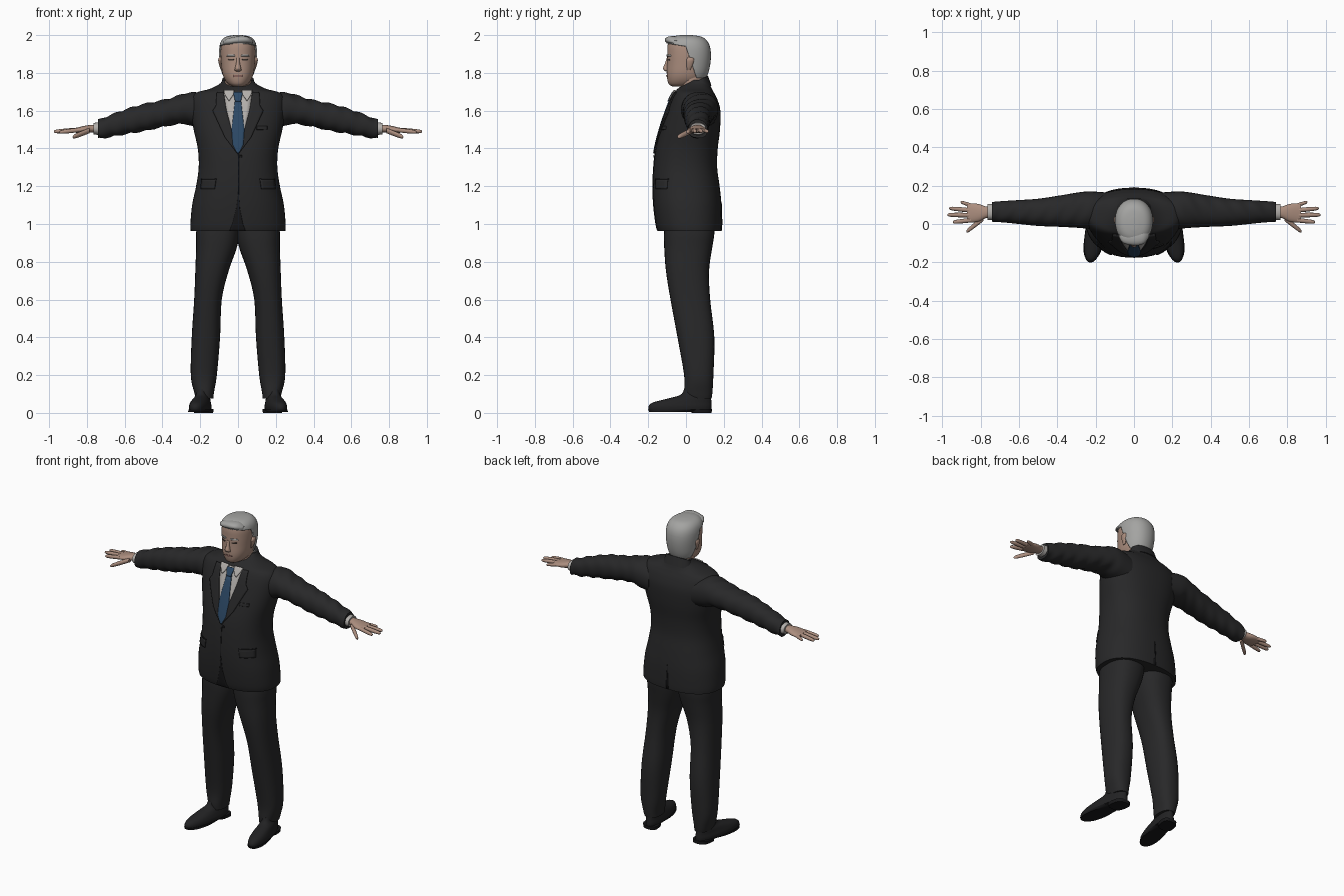
import bpy, bmesh, math
from mathutils import Vector
from mathutils.bvhtree import BVHTree

if "Cube" in bpy.data.objects:
    bpy.data.objects.remove(bpy.data.objects["Cube"], do_unlink=True)


def material(name, r, g, b):
    m = bpy.data.materials.new(name)
    m.use_nodes = True
    m.diffuse_color = (r, g, b, 1)
    node = next(n for n in m.node_tree.nodes if n.type == 'BSDF_PRINCIPLED')
    node.inputs["Base Color"].default_value = (r, g, b, 1)
    node.inputs["Roughness"].default_value = 0.8
    return m


SUIT = material("charcoal_suit", .021, .021, .022)
SEAM = material("dark_seam", .009, .009, .01)
SHOE = material("black_leather", .016, .016, .017)
SHIRT = material("white_shirt", .45, .43, .41)
TIE = material("blue_tie", .025, .065, .13)
SKIN = material("skin", .41, .27, .21)
LIP = material("lips", .25, .13, .11)
HAIR = material("grey_hair", .37, .37, .36)
EYE = material("dark_eyes", .04, .03, .025)
parts = []


def add_object(name, verts, faces, mat, mirror=False):
    mesh = bpy.data.meshes.new(name)
    mesh.from_pydata(verts, [], faces)
    bm = bmesh.new()
    bm.from_mesh(mesh)
    bmesh.ops.recalc_face_normals(bm, faces=bm.faces)
    bm.to_mesh(mesh)
    bm.free()
    mesh.materials.append(mat)
    ob = bpy.data.objects.new(name, mesh)
    bpy.context.collection.objects.link(ob)
    if mirror:
        ob.modifiers.new("Mirror", 'MIRROR')
    parts.append(ob)
    return ob


def smooth_rings(rings, steps):
    # Catmull-Rom interpolation between cross-sections
    out = []
    for i in range(len(rings) - 1):
        p = [rings[max(i - 1, 0)], rings[i], rings[i + 1], rings[min(i + 2, len(rings) - 1)]]
        for s in range(steps):
            t = s / steps
            out.append([.5 * (2 * b + (c - a) * t + (2 * a - 5 * b + 4 * c - d) * t * t
                              + (3 * b - a - 3 * c + d) * t ** 3) for a, b, c, d in zip(*p)])
    return out + [list(rings[-1])]


def loft(name, rings, mat, axis='z', n=28, power=2.2, steps=4, mirror=False, shape=None):
    # rings: (position on axis, low/high of first cross axis, low/high of second)
    verts, faces = [], []
    sections = smooth_rings(rings, steps)
    for t, a0, a1, b0, b1 in sections:
        for k in range(n):
            ang = 2 * math.pi * k / n
            c, s = math.cos(ang), math.sin(ang)
            a = (a0 + a1) / 2 + (a1 - a0) / 2 * math.copysign(abs(c) ** (2 / power), c)
            b = (b0 + b1) / 2 + (b1 - b0) / 2 * math.copysign(abs(s) ** (2 / power), s)
            v = Vector((a, b, t) if axis == 'z' else (t, a, b))
            verts.append(shape(v) if shape else v)
    for i in range(len(sections) - 1):
        for k in range(n):
            j = (k + 1) % n
            faces.append((i * n + k, i * n + j, (i + 1) * n + j, (i + 1) * n + k))
    last = (len(sections) - 1) * n
    faces += [tuple(range(n)), tuple(range(last, last + n))]
    return add_object(name, verts, faces, mat, mirror)


def surface(ob):
    return BVHTree.FromPolygons([v.co for v in ob.data.vertices],
                                [tuple(p.vertices) for p in ob.data.polygons])


def plate(name, rows, mat, tree, lift=.004, side=-1, mirror=False, cols=6, steps=5):
    # thin sheet laid on a surface; rows: (z, x low, x high) going up
    verts, faces = [], []
    grid = []
    for p, q in zip(rows, rows[1:]):
        grid += [[a + (b - a) * s / steps for a, b in zip(p, q)] for s in range(steps)]
    grid.append(rows[-1])
    for z, x0, x1 in grid:
        for j in range(cols + 1):
            x = x0 + (x1 - x0) * j / cols
            hit = tree.ray_cast(Vector((x, side, z)), Vector((0, -side, 0)))[0]
            if hit is None:
                hit = tree.find_nearest(Vector((x, side * .1, z)))[0]
            verts.append((x, hit.y + side * lift, z))
    w = cols + 1
    for i in range(len(grid) - 1):
        for j in range(cols):
            f = (i * w + j, i * w + j + 1, (i + 1) * w + j + 1, (i + 1) * w + j)
            faces.append(f if side < 0 else f[::-1])
    ob = add_object(name, verts, faces, mat, mirror)
    # keep the sheet facing away from the body
    if ob.data.polygons[0].normal.y * side < 0:
        ob.data.flip_normals()
    mod = ob.modifiers.new("Solidify", 'SOLIDIFY')
    mod.thickness, mod.offset = .007, -1
    return ob


# Jacket body
jacket = loft("jacket", [
    (.962, -.25, .25, -.15, .188), (1.0, -.252, .252, -.16, .19), (1.1, -.243, .243, -.172, .188),
    (1.2, -.222, .222, -.176, .178), (1.3, -.208, .208, -.172, .165), (1.4, -.213, .213, -.16, .168),
    (1.5, -.235, .235, -.135, .18), (1.6, -.252, .252, -.102, .182), (1.66, -.25, .25, -.078, .166),
    (1.695, -.222, .222, -.06, .148), (1.715, -.15, .15, -.045, .137), (1.74, -.1, .1, -.01, .126),
    (1.762, -.08, .08, .02, .117)], SUIT, n=48, power=2.35)
body = surface(jacket)


# Sleeves with soft folds
def folds(v):
    v.z += .004 * math.sin(v.x * 75 + v.y * 45) * min(1, max(0, (v.x - .2) * 8))
    return v


loft("sleeves", [
    (.15, -.02, .165, 1.5, 1.68), (.23, -.025, .17, 1.515, 1.698), (.29, -.02, .165, 1.53, 1.688),
    (.38, -.015, .15, 1.518, 1.66), (.5, -.01, .132, 1.492, 1.635), (.6, .0, .125, 1.475, 1.605),
    (.68, .008, .12, 1.46, 1.575), (.742, .012, .115, 1.452, 1.55)], SUIT, 'x', steps=6,
    mirror=True, shape=folds)
loft("shirt_cuffs", [(.72, .022, .106, 1.468, 1.54), (.765, .022, .104, 1.475, 1.535)],
     SHIRT, 'x', mirror=True)

# Trousers
loft("trouser_legs", [
    (.075, .13, .222, -.005, .135), (.11, .127, .232, -.01, .14), (.2, .112, .25, -.01, .145),
    (.4, .095, .245, -.045, .15), (.6, .086, .232, -.082, .128), (.75, .05, .226, -.106, .122),
    (.87, .008, .222, -.115, .138), (.95, -.008, .222, -.117, .15), (1.05, -.01, .21, -.11, .15)],
    SUIT, power=2.4, mirror=True)


# Shoes, turned slightly outward
def splay(v):
    v.x -= .16 * v.y
    return v


loft("shoe_uppers", [
    (.014, .145, .245, -.197, .134), (.035, .143, .247, -.198, .136), (.055, .148, .242, -.175, .135),
    (.075, .155, .236, -.1, .133), (.095, .16, .228, -.03, .13), (.125, .16, .225, -.01, .128)],
    SHOE, mirror=True, shape=splay)
loft("shoe_soles", [(.006, .143, .247, -.195, .03), (.018, .141, .249, -.202, .137)],
     SEAM, mirror=True, shape=splay)
loft("shoe_heels", [(0, .147, .243, .03, .136), (.02, .145, .245, .025, .137)],
     SEAM, mirror=True, shape=splay, power=3)

# Hands: palm, fingers, thumb
loft("palms", [
    (.74, .035, .09, 1.485, 1.525), (.775, .03, .092, 1.485, 1.525), (.81, .013, .104, 1.481, 1.52),
    (.85, .008, .108, 1.482, 1.511), (.872, .014, .104, 1.486, 1.506)], SKIN, 'x', mirror=True)


def finger(name, start, end, r):
    rings = []
    for t, k in ((0, 1), (.5, 1), (.85, .85), (.97, .55), (1, .15)):
        x, y, z = Vector(start).lerp(Vector(end), t)
        rings.append((x, y - r * k, y + r * k, z - r * k, z + r * k))
    loft(name, rings, SKIN, 'x', n=12, power=2, steps=2, mirror=True)


finger("index_fingers", (.85, .02, 1.497), (.945, .01, 1.486), .0115)
finger("middle_fingers", (.85, .046, 1.498), (.975, .048, 1.489), .012)
finger("ring_fingers", (.85, .071, 1.498), (.965, .082, 1.49), .0115)
finger("little_fingers", (.84, .094, 1.497), (.905, .115, 1.489), .01)
finger("thumbs", (.785, .03, 1.495), (.875, -.04, 1.46), .014)

# Neck and shirt collar
loft("neck", [(1.66, -.072, .072, -.03, .1), (1.74, -.07, .07, -.03, .1), (1.81, -.07, .07, -.045, .1)],
     SKIN)


def slope(v):
    v.z += .45 * (v.y - .04)
    return v


loft("shirt_collar", [(1.68, -.083, .083, -.05, .11), (1.725, -.08, .08, -.045, .108),
                      (1.752, -.075, .075, -.038, .105)], SHIRT, shape=slope)
loft("jacket_collar", [(1.69, -.1, .1, .02, .135), (1.735, -.087, .087, .03, .121),
                       (1.75, -.083, .083, .04, .116)], SUIT, shape=slope)

# Shirt front, tie, lapels and pockets laid on the jacket
plate("shirt_front", [(1.385, -.004, .004), (1.6, -.062, .062), (1.7, -.075, .075)], SHIRT, body, .003)
plate("tie_blade", [(1.375, -.004, .004), (1.42, -.028, .028), (1.5, -.034, .034),
                    (1.655, -.016, .016)], TIE, body, .01)
plate("tie_knot", [(1.65, -.015, .015), (1.69, -.024, .024), (1.7, -.022, .022)], TIE, body, .016)
plate("lapels", [(1.375, .002, .006), (1.46, .024, .07), (1.6, .06, .135), (1.625, .065, .118),
                 (1.7, .076, .112)], SUIT, body, .009, mirror=True)
plate("collar_points", [(1.655, .045, .05), (1.69, .022, .072), (1.71, .02, .076)],
      SHIRT, body, .014, mirror=True)
plate("pocket_flaps", [(1.185, .125, .2), (1.235, .118, .195)], SUIT, body, .007, mirror=True)
plate("pocket_seams", [(1.235, .116, .197), (1.24, .116, .197)], SEAM, body, .006, mirror=True)
plate("chest_pocket", [(1.5, .1, .155), (1.518, .1, .155)], SUIT, body, .005)
plate("front_seam", [(1.16, .0, .004), (1.375, .0, .004)], SEAM, body, .002, cols=1)
plate("front_opening", [(.965, -.045, .04), (1.0, -.03, .026), (1.08, -.01, .01), (1.16, .0, .004)],
      SEAM, body, .002)
plate("button", [(1.352, .009, .021), (1.364, .009, .021)], SEAM, body, .006, cols=2)
plate("back_vent", [(.965, -.008, .008), (1.12, -.001, .001)], SEAM, body, .002, side=1, cols=2)

# Head
HEAD = [(1.728, -.028, .028, -.072, .02), (1.74, -.05, .05, -.09, .06), (1.765, -.07, .07, -.099, .092),
        (1.8, -.083, .083, -.102, .11), (1.85, -.089, .089, -.1, .121), (1.9, -.092, .092, -.099, .124),
        (1.94, -.09, .09, -.098, .118), (1.968, -.08, .08, -.09, .102), (1.985, -.058, .058, -.066, .076),
        (1.992, -.02, .02, -.03, .03)]
head = loft("head", HEAD, SKIN, n=40)
face = surface(head)

# Hair: a swollen head shell trimmed along the hairline
hair = loft("hair", HEAD, HAIR, n=40)
bm = bmesh.new()
bm.from_mesh(hair.data)
bm.normal_update()
for v in bm.verts:
    v.co += v.normal * .008
cuts = [(Vector((0, -.1, 1.956)), Vector((0, .15, 1))),
        (Vector((0, .0, 1.935)), Vector((0, .17, .06))),
        (Vector((0, .1, 1.772)), Vector((0, 0, 1)))]
for point, normal in cuts:
    bmesh.ops.bisect_plane(bm, geom=bm.verts[:] + bm.edges[:] + bm.faces[:], plane_co=point, plane_no=normal)
bare = []
for f in bm.faces:
    above, behind, high = [(f.calc_center_median() - p).dot(q) > 0 for p, q in cuts]
    if not high or not (above or behind):
        bare.append(f)
bmesh.ops.delete(bm, geom=bare, context='FACES')
bm.to_mesh(hair.data)
bm.free()
mod = hair.modifiers.new("Solidify", 'SOLIDIFY')
mod.thickness, mod.offset = .009, -1
loft("hair_wave", [(-.078, -.07, -.05, 1.952, 1.966), (-.055, -.1, -.04, 1.95, 1.982),
                   (0, -.112, -.03, 1.953, 1.994), (.05, -.104, -.03, 1.956, 1.992),
                   (.078, -.07, -.04, 1.955, 1.972)], HAIR, 'x', n=16)

# Facial features
loft("nose", [(1.807, -.008, .008, -.106, -.09), (1.814, -.018, .018, -.116, -.085),
              (1.825, -.016, .016, -.122, -.085), (1.85, -.01, .01, -.112, -.085),
              (1.88, -.008, .008, -.102, -.085)], SKIN, n=14)
loft("ears", [(1.815, .082, .09, .006, .022), (1.835, .082, .098, .003, .033),
              (1.868, .084, .105, .002, .043), (1.884, .086, .098, .012, .036)], SKIN, n=14, mirror=True)
plate("eyes", [(1.865, .024, .05), (1.873, .022, .052)], EYE, face, .002, mirror=True)
plate("eyebrows", [(1.888, .016, .06), (1.897, .02, .056)], HAIR, face, .005, mirror=True)
plate("mouth", [(1.778, -.022, .022), (1.784, -.029, .029), (1.789, -.02, .02)], LIP, face, .003)

# Smooth shading with crisp creases
bpy.ops.object.select_all(action='DESELECT')
for ob in parts:
    ob.select_set(True)
bpy.context.view_layer.objects.active = jacket
bpy.ops.object.shade_smooth_by_angle(angle=math.radians(40))
